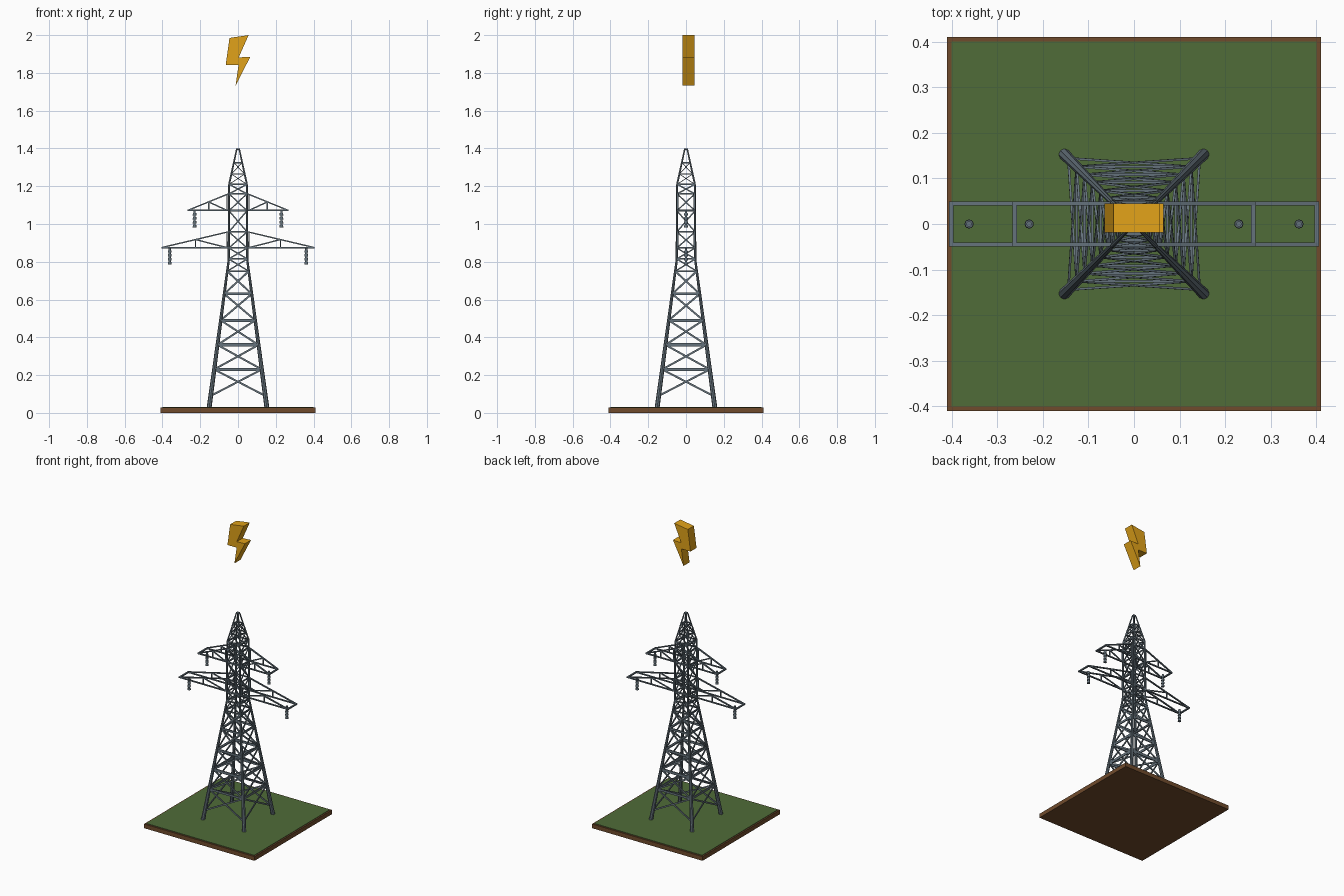
import bpy, bmesh, math
from mathutils import Vector, Matrix

if "Cube" in bpy.data.objects:
    bpy.data.objects.remove(bpy.data.objects["Cube"])


def material(name, rgb):
    m = bpy.data.materials.new(name)
    m.diffuse_color = (*rgb, 1)
    m.use_nodes = True
    m.node_tree.nodes["Principled BSDF"].inputs["Base Color"].default_value = m.diffuse_color
    return m


STEEL = material("steel", (0.13, 0.17, 0.20))
GRASS = material("grass", (0.08, 0.15, 0.04))
SOIL = material("soil", (0.16, 0.07, 0.025))
YELLOW = material("yellow", (0.75, 0.36, 0.01))


def finish(bm, name, mat):
    bmesh.ops.recalc_face_normals(bm, faces=bm.faces)
    me = bpy.data.meshes.new(name)
    bm.to_mesh(me)
    bm.free()
    me.materials.append(mat)
    ob = bpy.data.objects.new(name, me)
    bpy.context.collection.objects.link(ob)
    return ob


def box(bm, lo, hi):
    lo, hi = Vector(lo), Vector(hi)
    bmesh.ops.create_cube(bm, size=1, matrix=Matrix.Translation((lo + hi) / 2)
                          @ Matrix.Diagonal((*(hi - lo), 1)))


def bar(bm, a, b, width, depth, normal):
    """Flat bar from a to b; depth is measured along the face normal."""
    a, b = Vector(a), Vector(b)
    z = (b - a).normalized()
    x = z.cross(Vector(normal)).normalized()
    y = z.cross(x)
    rot = Matrix((x, y, z)).transposed().to_4x4()
    bmesh.ops.create_cube(bm, size=1, matrix=Matrix.Translation((a + b) / 2) @ rot
                          @ Matrix.Diagonal((width, depth, (b - a).length, 1)))


def rod(bm, a, b, r1, r2, sides=8):
    a, b = Vector(a), Vector(b)
    rot = (b - a).to_track_quat('Z', 'Y').to_matrix().to_4x4()
    bmesh.ops.create_cone(bm, cap_ends=True, segments=sides, radius1=r1, radius2=r2,
                          depth=(b - a).length, matrix=Matrix.Translation((a + b) / 2) @ rot)


# Tower outline: height, half width, leg radius
OUTLINE = [(0.025, 0.153, 0.013), (0.81, 0.049, 0.006), (1.21, 0.047, 0.005), (1.40, 0.006, 0.004)]


def half(z):
    for (z0, h0, _), (z1, h1, _) in zip(OUTLINE, OUTLINE[1:]):
        if z <= z1:
            return h0 + (h1 - h0) * (z - z0) / (z1 - z0)
    return OUTLINE[-1][1]


# Base slab
bm = bmesh.new()
box(bm, (-0.41, -0.41, 0), (0.41, 0.41, 0.028))
finish(bm, "soil_slab", SOIL)
bm = bmesh.new()
box(bm, (-0.40, -0.40, 0.02), (0.40, 0.40, 0.031))
finish(bm, "grass_top", GRASS)

# Corner legs
bm = bmesh.new()
for sx in (-1, 1):
    for sy in (-1, 1):
        for (z0, h0, r0), (z1, h1, r1) in zip(OUTLINE, OUTLINE[1:]):
            rod(bm, (sx * h0, sy * h0, z0), (sx * h1, sy * h1, z1), r0, r1)
box(bm, (-0.009, -0.009, 1.392), (0.009, 0.009, 1.40))
finish(bm, "tower_legs", STEEL)

# Lattice on the four faces: level height, rung thickness
RUNGS = [(0.23, 0.014), (0.36, 0.018), (0.49, 0.016), (0.63, 0.014), (0.75, 0.008),
         (0.815, 0.008), (0.873, 0.008), (0.958, 0.008), (1.07, 0.008), (1.16, 0.008),
         (1.21, 0.009), (1.265, 0.007), (1.325, 0.007)]
LEVELS = [0.09] + [z for z, _ in RUNGS]
bm_r, bm_x = bmesh.new(), bmesh.new()
for k in range(4):
    R = Matrix.Rotation(k * math.pi / 2, 3, 'Z')
    n = R @ Vector((0, -1, 0))

    def corner(side, z):
        return R @ Vector((side * half(z), -half(z), z))

    for z, w in RUNGS:
        bar(bm_r, corner(-1, z), corner(1, z), w, 0.006, n)
    for z0, z1 in zip(LEVELS, LEVELS[1:]):
        w = 0.010 if z1 < 0.8 else 0.007 if z1 < 1.22 else 0.004
        for s in (-1, 1):
            bar(bm_x, corner(-s, z0), corner(s, z1), w, 0.005, n + Vector((0, 0, 0.001)))
finish(bm_r, "tower_rungs", STEEL)
finish(bm_x, "cross_braces", STEEL)

# Cross arms and insulators: name, tip x, bottom z, root top z, insulator x
ARMS = [("lower", 0.405, 0.875, 0.960, 0.362), ("upper", 0.266, 1.072, 1.162, 0.230)]
for name, tip, zb, zt, xi in ARMS:
    bm, bi = bmesh.new(), bmesh.new()
    for s in (-1, 1):
        def top(x):
            return zb + (zt - zb) * (tip - x) / (tip - 0.045)
        mid = 0.045 + (tip - 0.045) * 0.5
        for y in (-0.045, 0.045):
            n = (0, 1, 0)
            bar(bm, (0, y, zb), (s * tip, y, zb), 0.007, 0.009, n)
            bar(bm, (s * 0.045, y, zt), (s * tip, y, zb), 0.007, 0.009, n)
            for x in (0.058, mid):
                bar(bm, (s * x, y, zb), (s * x, y, top(x)), 0.007, 0.006, n)
            bar(bm, (s * 0.058, y, zb), (s * mid, y, top(mid)), 0.007, 0.006, n)
        # end bar joining the two sides
        bar(bm, (s * (tip - 0.004), -0.049, zb), (s * (tip - 0.004), 0.049, zb), 0.010, 0.008, (0, 0, 1))
        # hanging insulator string
        rod(bi, (s * xi, 0, zb - 0.085), (s * xi, 0, zb - 0.004), 0.006, 0.006, 12)
        for i in range(4):
            z = zb - 0.014 - i * 0.021
            rod(bi, (s * xi, 0, z - 0.013), (s * xi, 0, z), 0.010, 0.009, 12)
    finish(bm, name + "_cross_arm", STEEL)
    finish(bi, name + "_insulators", STEEL)

# Lightning bolt
PROFILE = [(-0.045, 1.985), (0.056, 2.0), (0.004, 1.882), (0.065, 1.885),
           (-0.013, 1.732), (0.003, 1.842), (-0.065, 1.842)]
bm = bmesh.new()
face = bm.faces.new([bm.verts.new((x, -0.019, z)) for x, z in PROFILE])
ext = bmesh.ops.extrude_face_region(bm, geom=[face], use_keep_orig=True)
bmesh.ops.translate(bm, vec=(0, 0.064, 0),
                    verts=[v for v in ext["geom"] if isinstance(v, bmesh.types.BMVert)])
finish(bm, "lightning_bolt", YELLOW)
